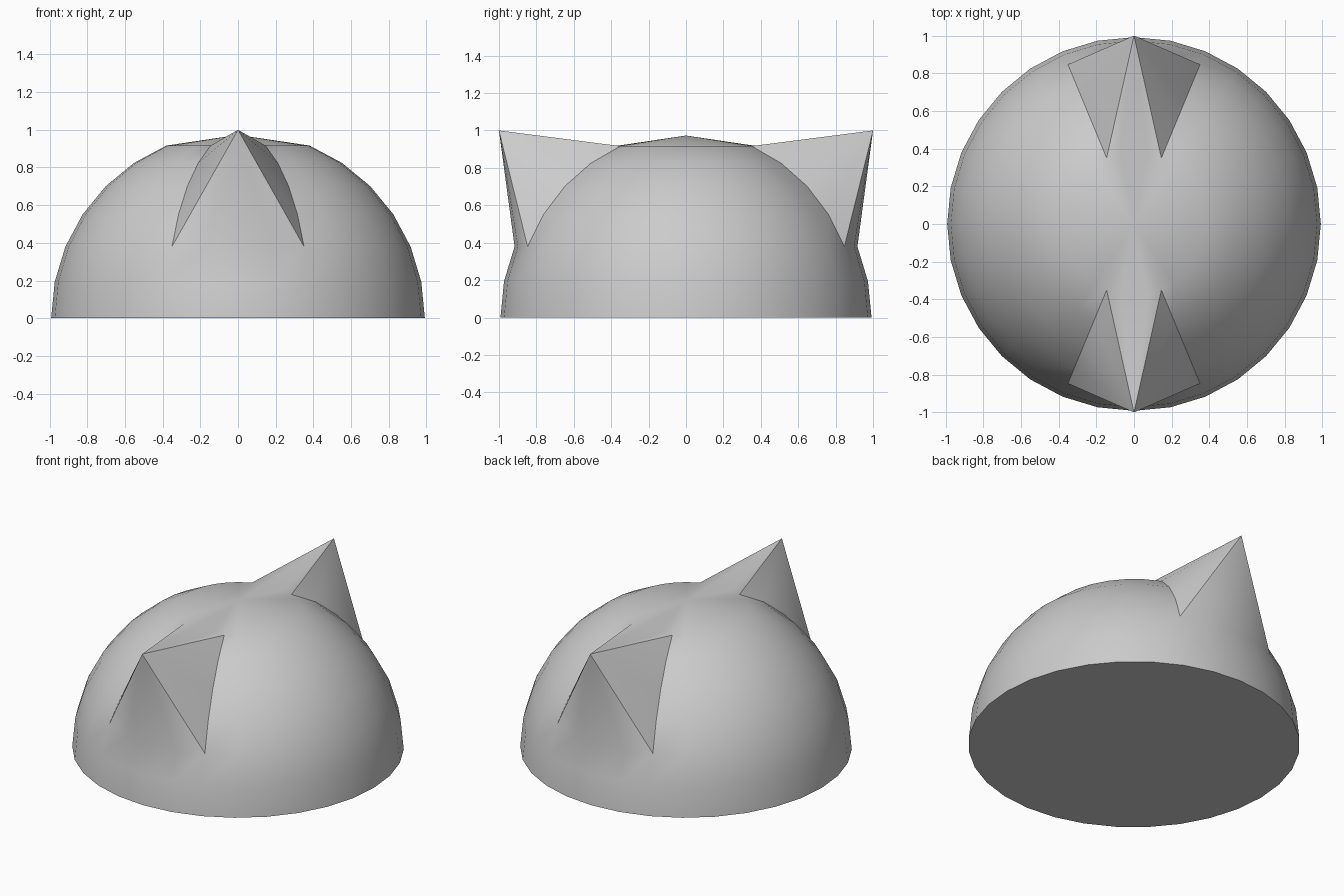
import bpy, bmesh, math

default = bpy.data.objects.get("Cube")
if default:
    bpy.data.objects.remove(default, do_unlink=True)

RADIUS = 0.992
SEGMENTS = 32
STEP = 2 * math.pi / SEGMENTS
RINGS = 7            # horizontal rings below the crown point

grey = bpy.data.materials.new("plain grey")
grey.use_nodes = True
colour = (0.6, 0.6, 0.6, 1)
grey.diffuse_color = colour
grey.node_tree.nodes["Principled BSDF"].inputs["Base Color"].default_value = colour

bm = bmesh.new()

# Dome rings, base upwards
rings = []
for r in range(RINGS):
    flat, z = RADIUS * math.cos(r * STEP), RADIUS * math.sin(r * STEP)
    rings.append([bm.verts.new((flat * math.cos(s * STEP), flat * math.sin(s * STEP), z))
                  for s in range(SEGMENTS)])
crown = bm.verts.new((0, 0, RADIUS * math.cos(STEP)))


def in_ear(r, s):
    """True where a dome face is replaced by one of the two ears."""
    return 2 <= r < 6 and s % 16 in (6, 7, 8, 9)


# Dome skin, left open under the ears, and flat underside
for s in range(SEGMENTS):
    t = (s + 1) % SEGMENTS
    for r in range(RINGS - 1):
        if not in_ear(r, s):
            bm.faces.new((rings[r][s], rings[r][t], rings[r + 1][t], rings[r + 1][s]))
    bm.faces.new((rings[-1][s], rings[-1][t], crown))
bm.faces.new(list(reversed(rings[0])))

# Pointed ears: each opening's border is fanned to a tip
for side in (-1, 1):
    tip = bm.verts.new((0, side, 1))
    border = [e for e in bm.edges if e.is_boundary
              and all(v.co.y * side > 0 for v in e.verts)]
    for edge in border:
        bm.faces.new((edge.verts[0], edge.verts[1], tip))

bmesh.ops.recalc_face_normals(bm, faces=bm.faces)
mesh = bpy.data.meshes.new("eared_dome")
bm.to_mesh(mesh)
bm.free()
mesh.materials.append(grey)
dome = bpy.data.objects.new("eared_dome", mesh)
bpy.context.collection.objects.link(dome)

# Smooth skin with crisp ear ridges
bpy.ops.object.select_all(action='DESELECT')
dome.select_set(True)
bpy.context.view_layer.objects.active = dome
bpy.ops.object.shade_smooth_by_angle(angle=math.radians(30))
